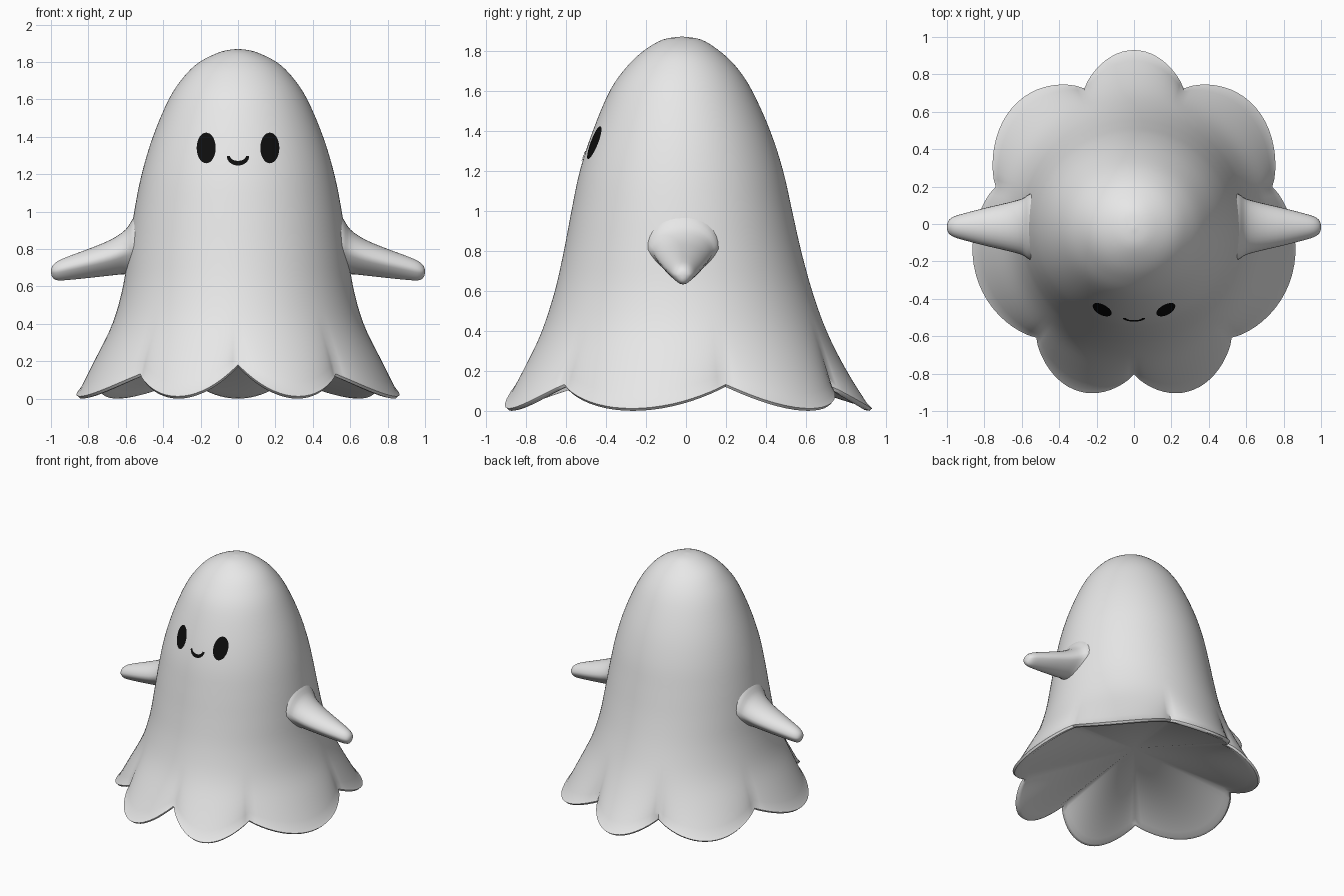
import bpy, bmesh, math

if "Cube" in bpy.data.objects:
    bpy.data.objects.remove(bpy.data.objects["Cube"])

def material(name, rgb):
    m = bpy.data.materials.new(name)
    m.diffuse_color = (*rgb, 1)
    m.use_nodes = True
    m.node_tree.nodes["Principled BSDF"].inputs["Base Color"].default_value = m.diffuse_color
    return m

WHITE = material("sheet white", (0.8, 0.8, 0.8))
BLACK = material("face black", (0.004, 0.004, 0.004))

# Body profile: height, half width, front depth, back depth
PROFILE = [(1.87, 0, -0.02, -0.02), (1.855, 0.09, -0.115, 0.075), (1.80, 0.205, -0.21, 0.165),
           (1.72, 0.29, -0.295, 0.25), (1.60, 0.37, -0.38, 0.33), (1.40, 0.455, -0.465, 0.42),
           (1.20, 0.515, -0.53, 0.485), (1.00, 0.555, -0.572, 0.53), (0.80, 0.585, -0.61, 0.575),
           (0.60, 0.615, -0.655, 0.63), (0.40, 0.67, -0.72, 0.70), (0.20, 0.755, -0.81, 0.785),
           (0.0, 0.83, -0.90, 0.88)]
# Hem notches: angle in degrees, height, pull inwards
NOTCHES = [(-90, 0.17, 0.02), (-47, 0.12, 0.02), (15, 0.12, 0.02), (69, 0.11, 0.05),
           (111, 0.11, 0.05), (165, 0.12, 0.02), (227, 0.12, 0.02), (270, 0.17, 0.02)]

def spline(rows, steps):
    """Smooth curve through the rows."""
    out = []
    for i in range(len(rows) - 1):
        p0, p1, p2 = rows[max(i - 1, 0)], rows[i], rows[i + 1]
        p3 = rows[min(i + 2, len(rows) - 1)]
        for k in range(steps):
            t = k / steps
            out.append(tuple(0.5 * (2 * b + (c - a) * t + (2 * a - 5 * b + 4 * c - d) * t * t
                       + (3 * b - a - 3 * c + d) * t ** 3) for a, b, c, d in zip(p0, p1, p2, p3)))
    return out + [rows[-1]]

RINGS = spline(PROFILE, 4)

def finish(name, bm, mat):
    bmesh.ops.recalc_face_normals(bm, faces=bm.faces)
    me = bpy.data.meshes.new(name)
    bm.to_mesh(me)
    bm.free()
    me.materials.append(mat)
    ob = bpy.data.objects.new(name, me)
    bpy.context.collection.objects.link(ob)
    bpy.ops.object.select_all(action='DESELECT')
    ob.select_set(True)
    bpy.context.view_layer.objects.active = ob
    bpy.ops.object.shade_smooth_by_angle(angle=math.radians(50))
    return ob

def loft(name, rings, mat, start, end):
    """Skin closed rings; start and end are cap points or None."""
    bm = bmesh.new()
    vs = [[bm.verts.new(p) for p in r] for r in rings]
    n = len(vs[0])
    for r, s in zip(vs, vs[1:]):
        for i in range(n):
            bm.faces.new((r[i], r[(i + 1) % n], s[(i + 1) % n], s[i]))
    for ring, tip in ((vs[0], start), (vs[-1], end)):
        if tip:
            c = bm.verts.new(tip)
            for i in range(n):
                bm.faces.new((ring[i], ring[(i + 1) % n], c))
    return finish(name, bm, mat)

# Sheet body with a scalloped hem
columns = []                               # angle, hem height, hem bulge
for (a0, h0, p0), (a1, h1, p1) in zip(NOTCHES, NOTCHES[1:]):
    for k in range(20):
        u = k / 20
        s = math.sin(math.pi * u)
        pull = p0 + (p1 - p0) * u
        columns.append((math.radians(a0 + (a1 - a0) * u), (h0 + (h1 - h0) * u) * (1 - s),
                        0.05 * s ** 0.7 - pull * (1 - s)))

def body_point(row, col):
    z, a, f, b = row
    ang, hem, bulge = col
    c, s = math.cos(ang), math.sin(ang)
    if z < 0.5:
        lift = hem * (1 - z / 0.5)
        w = (1 - z / 0.5) ** 2
        z += lift
        # radius follows the profile at the lifted height
        q = min(RINGS, key=lambda r: abs(r[0] - z))
        lo = [r for r in RINGS if r[0] <= z][0]
        hi = [r for r in RINGS if r[0] >= z][-1]
        t = 0 if hi[0] == lo[0] else (z - lo[0]) / (hi[0] - lo[0])
        _, a, f, b = (l + (h - l) * t for l, h in zip(lo, hi))
        a, f, b = a + bulge * w, f - bulge * w, b + bulge * w
    return (a * c, (f + b) / 2 + (b - f) / 2 * s, z)

rings = [[body_point(r, c) for c in columns] for r in RINGS[1:]]
hem = rings[-1]
rings[-1] = [(x, y, z + 0.012) for x, y, z in hem]
for scale, rise in ((0.985, 0), (0.96, 0.004), (0.92, 0.03)):     # rolled lip
    rings.append([(x * scale, y * scale, z + rise) for x, y, z in hem])
loft("sheet_body", rings, WHITE, (0, -0.02, 1.87), (0, 0, 0.30))

# Arms: x, bottom, top, half width
ARM = [(0.50, 0.60, 1.03, 0.20), (0.56, 0.65, 0.965, 0.175), (0.60, 0.665, 0.905, 0.15),
       (0.68, 0.658, 0.85, 0.128), (0.80, 0.645, 0.80, 0.10), (0.90, 0.635, 0.763, 0.074),
       (0.96, 0.632, 0.737, 0.056), (0.988, 0.643, 0.715, 0.038), (0.998, 0.662, 0.697, 0.018)]
sections = []
for x, lo, hi, w in spline(ARM, 3):
    ring = []
    for k in range(32):
        t = 2 * math.pi * k / 32
        c, s = math.cos(t), math.sin(t)
        ring.append((x, -0.015 + w * c * (1 + 0.3 * min(s, 0)), (lo + hi) / 2 + (hi - lo) / 2 * s))
    sections.append(ring)
arms = loft("arms", sections, WHITE, None, (1.0, -0.015, 0.68))
arms.modifiers.new("mirror", 'MIRROR').use_mirror_merge = False

# Face plates laid on the front of the body
def on_front(x, z):
    for hi, lo in zip(RINGS, RINGS[1:]):
        if lo[0] <= z <= hi[0]:
            t = (z - lo[0]) / (hi[0] - lo[0])
            _, a, f, b = (l + (h - l) * t for l, h in zip(lo, hi))
            return (x, (f + b) / 2 - (b - f) / 2 * math.sqrt(1 - (x / a) ** 2) - 0.005, z)

EX, EZ = 0.17, 1.34
eye = [[on_front(EX + 0.051 * r * math.cos(k * math.pi / 16), EZ + 0.082 * r * math.sin(k * math.pi / 16))
        for k in range(32)] for r in (1, 0.75, 0.5, 0.25)]
eyes = loft("eyes", eye, BLACK, None, on_front(EX, EZ))
eyes.modifiers.new("mirror", 'MIRROR').use_mirror_merge = False

bm = bmesh.new()
prev = None
for k in range(25):
    t = math.pi * k / 24
    c, s = math.cos(t), math.sin(t)
    pair = [bm.verts.new(on_front(w * c, 1.298 - d * s)) for w, d in ((0.06, 0.052), (0.043, 0.027))]
    if prev:
        bm.faces.new((prev[0], pair[0], pair[1], prev[1]))
    prev = pair
finish("mouth", bm, BLACK)

# Single-sheet plates must face forwards
for name in ("eyes", "mouth"):
    me = bpy.data.objects[name].data
    if sum(p.normal.y for p in me.polygons) > 0:
        me.flip_normals()
